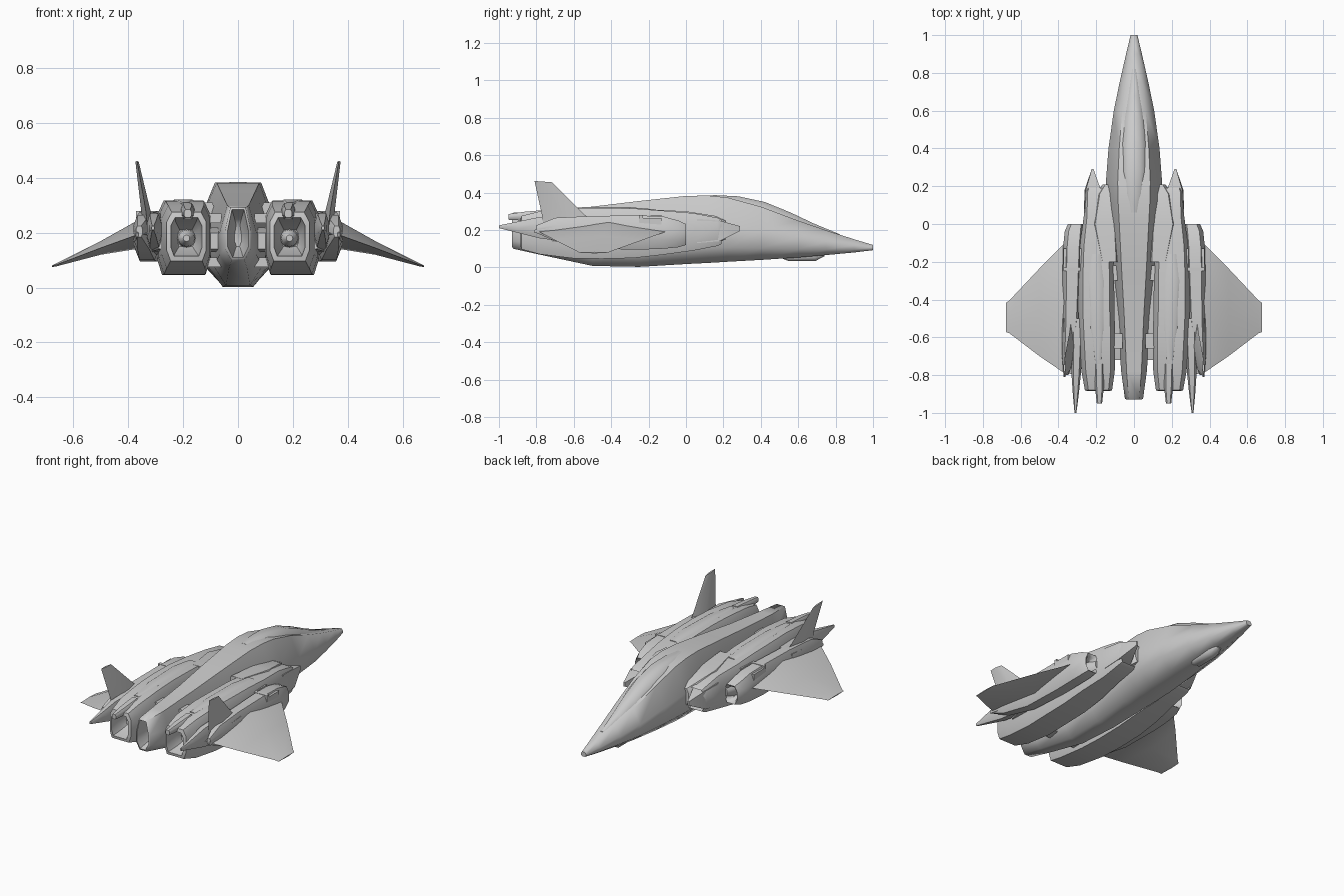
import bpy, bmesh, math


def finish(name, bm, mirror=False, angle=35):
    bmesh.ops.recalc_face_normals(bm, faces=bm.faces)
    me = bpy.data.meshes.new(name)
    bm.to_mesh(me)
    bm.free()
    ob = bpy.data.objects.new(name, me)
    bpy.context.collection.objects.link(ob)
    if mirror:
        ob.modifiers.new("mirror", 'MIRROR').use_mirror_merge = False
    bpy.ops.object.select_all(action='DESELECT')
    ob.select_set(True)
    bpy.context.view_layer.objects.active = ob
    bpy.ops.object.shade_smooth_by_angle(angle=math.radians(angle))
    return ob


def bridge(bm, rings):
    rings = [[bm.verts.new(p) for p in r] for r in rings]
    n = len(rings[0])
    for a, b in zip(rings, rings[1:]):
        for i in range(n):
            j = (i + 1) % n
            bm.faces.new((a[i], a[j], b[j], b[i]))
    bm.faces.new(rings[0])
    bm.faces.new(rings[-1])


def loft(name, secs, top=.6, bot=.6, lo=.28, hi=.7, mirror=True, angle=50):
    """Octagonal hull; each section is y, centre x, half width, z bottom, z top."""
    rings = []
    for y, cx, w, zb, zt in secs:
        h = zt - zb
        half = [(bot * w, zb), (w, zb + lo * h), (w, zb + hi * h), (top * w, zt)]
        pts = half + [(-x, z) for x, z in reversed(half)]
        rings.append([(cx + x, y, z) for x, z in pts])
    bm = bmesh.new()
    bridge(bm, rings)
    return finish(name, bm, mirror, angle)


def slab(name, rings, angle=30):
    bm = bmesh.new()
    bridge(bm, rings)
    return finish(name, bm, True, angle)


def box(name, x, y, z):
    return slab(name, [[(x[0], v, z[0]), (x[1], v, z[0]), (x[1], v, z[1]), (x[0], v, z[1])] for v in y])


# central fuselage, with a recessed tail opening
loft("fuselage", [
    (-.80, 0, .012, .15, .23), (-.84, 0, .026, .13, .26), (-.93, 0, .038, .11, .285),
    (-.925, 0, .048, .1, .292), (-.78, 0, .068, .068, .3), (-.50, 0, .088, .008, .325),
    (-.25, 0, .112, .003, .355), (0, 0, .134, .018, .382), (.12, 0, .145, .024, .384),
    (.22, 0, .149, .03, .374), (.40, 0, .135, .04, .325), (.60, 0, .107, .053, .25),
    (.75, 0, .076, .066, .198), (.90, 0, .042, .08, .15), (1.0, 0, .018, .092, .12)],
    top=.58, bot=.5, lo=.22, hi=.56, mirror=False, angle=60)

# cockpit canopy
loft("canopy", [
    (.06, 0, .03, .33, .384), (.16, 0, .066, .3, .386), (.28, 0, .078, .26, .38),
    (.42, 0, .075, .22, .35), (.56, 0, .062, .17, .293), (.68, 0, .044, .14, .236),
    (.82, 0, .018, .13, .178)], top=.45, bot=1, lo=.1, hi=.62, mirror=False, angle=60)

# chin sensor below the nose
loft("chin_sensor", [
    (.51, 0, .025, .05, .09), (.55, 0, .034, .033, .09), (.69, 0, .034, .033, .1),
    (.74, 0, .02, .06, .1)], mirror=False)

# engine nacelles: nozzle recess, body, front intake recess
loft("engine_nacelle", [
    (-.74, .19, .03, .15, .21), (-.80, .19, .05, .125, .24), (-.885, .188, .056, .115, .255),
    (-.88, .188, .072, .097, .275), (-.78, .19, .088, .07, .3), (-.6, .194, .095, .048, .316),
    (-.45, .2, .096, .046, .318), (-.28, .2, .095, .05, .315), (-.12, .2, .088, .068, .303),
    (.04, .2, .066, .09, .29), (.17, .198, .064, .115, .265), (.19, .198, .056, .125, .255),
    (.1, .198, .044, .14, .24)], top=.74, bot=.8, lo=.22, hi=.8)

# nozzle plug inside each engine
bm = bmesh.new()
bridge(bm, [[(.188 + r * math.cos(t * math.pi / 6), y, .18 + r * math.sin(t * math.pi / 6))
             for t in range(12)] for r, y in ((.036, -.72), (.03, -.78), (.012, -.81))])
finish("nozzle_plug", bm, True)

# upper nozzle tab and raised rib on each engine
loft("nozzle_tab", [(-.95, .183, .014, .255, .285), (-.86, .183, .024, .25, .298),
                    (-.74, .185, .026, .27, .308)])
loft("engine_rib", [(-.72, .19, .02, .28, .31), (-.55, .195, .045, .28, .322),
                    (-.3, .2, .05, .28, .322), (-.16, .2, .03, .28, .31)])

# pointed intake ramp
slab("intake_ramp", [
    [(.165, .06, .13), (.265, .06, .13), (.265, .06, .26), (.165, .06, .26)],
    [(.175, .18, .14), (.262, .18, .14), (.255, .18, .25), (.175, .18, .25)],
    [(.214, .29, .195), (.224, .29, .195), (.224, .29, .22), (.214, .29, .22)]])

# shoulder blending the fuselage into the intake
loft("shoulder", [(-.2, .13, .06, .14, .31), (0, .155, .085, .12, .3),
                  (.16, .145, .06, .13, .275), (.21, .13, .035, .15, .25)])

# outer pods with open fronts
loft("outer_pod", [
    (-.80, .36, .012, .185, .225), (-.7, .345, .036, .14, .265), (-.5, .332, .046, .1, .275),
    (-.25, .326, .052, .095, .278), (-.12, .322, .053, .1, .272), (-.04, .315, .052, .108, .25),
    (.0, .306, .044, .12, .232), (-.01, .306, .034, .13, .22), (-.08, .306, .026, .14, .21)])

# raised frame of the recessed hatch on each pod
box("hatch_side", (.35, .372), (-.23, -.13), (.2, .265))
box("hatch_inner", (.27, .288), (-.23, -.13), (.22, .28))
box("hatch_rear", (.27, .372), (-.25, -.23), (.2, .28))

# wing carry-through under the engines
loft("wing_box", [(-.72, 0, .3, .14, .2), (-.6, 0, .34, .13, .22),
                  (-.15, 0, .34, .13, .22), (0, 0, .28, .15, .21)],
     top=.95, bot=.95, mirror=False)


# delta wings: diamond section from root to tip
def wing_ring(x, lead, trail, z, t):
    mid = lead + (trail - lead) * .45
    return [(x, lead, z), (x, mid, z + t), (x, trail, z), (x, mid, z - t)]


slab("wing", [wing_ring(.31, -.06, -.80, .2, .06), wing_ring(.375, -.11, -.785, .19, .05),
              wing_ring(.5, -.235, -.7, .145, .025), wing_ring(.66, -.405, -.578, .084, .006),
              wing_ring(.678, -.418, -.572, .078, .003)], angle=40)

# canted tail fins with swept leading edges
def fin_ring(x, z0, z1, y0, y1, t):
    m = (y0 + y1) / 2
    zm = (z0 + z1) / 2
    return [(x, y0, z0), (x + t, m, zm), (x, y1, z1), (x - t, m, zm)]


slab("tail_fin", [fin_ring(.328, .2, .22, -.76, -.46, .022), fin_ring(.336, .28, .28, -.77, -.54, .017),
                  fin_ring(.368, .462, .455, -.81, -.715, .006)])

# tail spikes and the small trailing root points
loft("tail_spike", [(-1.0, .31, .005, .21, .225), (-.9, .308, .016, .185, .245),
                    (-.78, .306, .026, .155, .27), (-.5, .3, .036, .12, .272)])
loft("root_point", [(-.81, .368, .004, .185, .2), (-.7, .365, .016, .165, .235),
                    (-.5, .36, .02, .15, .25)])

# mounting brackets between fuselage, engines and pods
for i, y in enumerate((-.66, -.3)):
    for lvl, z in (("upper", (.235, .27)), ("lower", (.075, .11))):
        box(f"bracket_{lvl}_{i}", (.06, .13), (y, y + .08), z)
    box(f"pod_strut_{i}", (.27, .33), (y, y + .14), (.15, .25))
